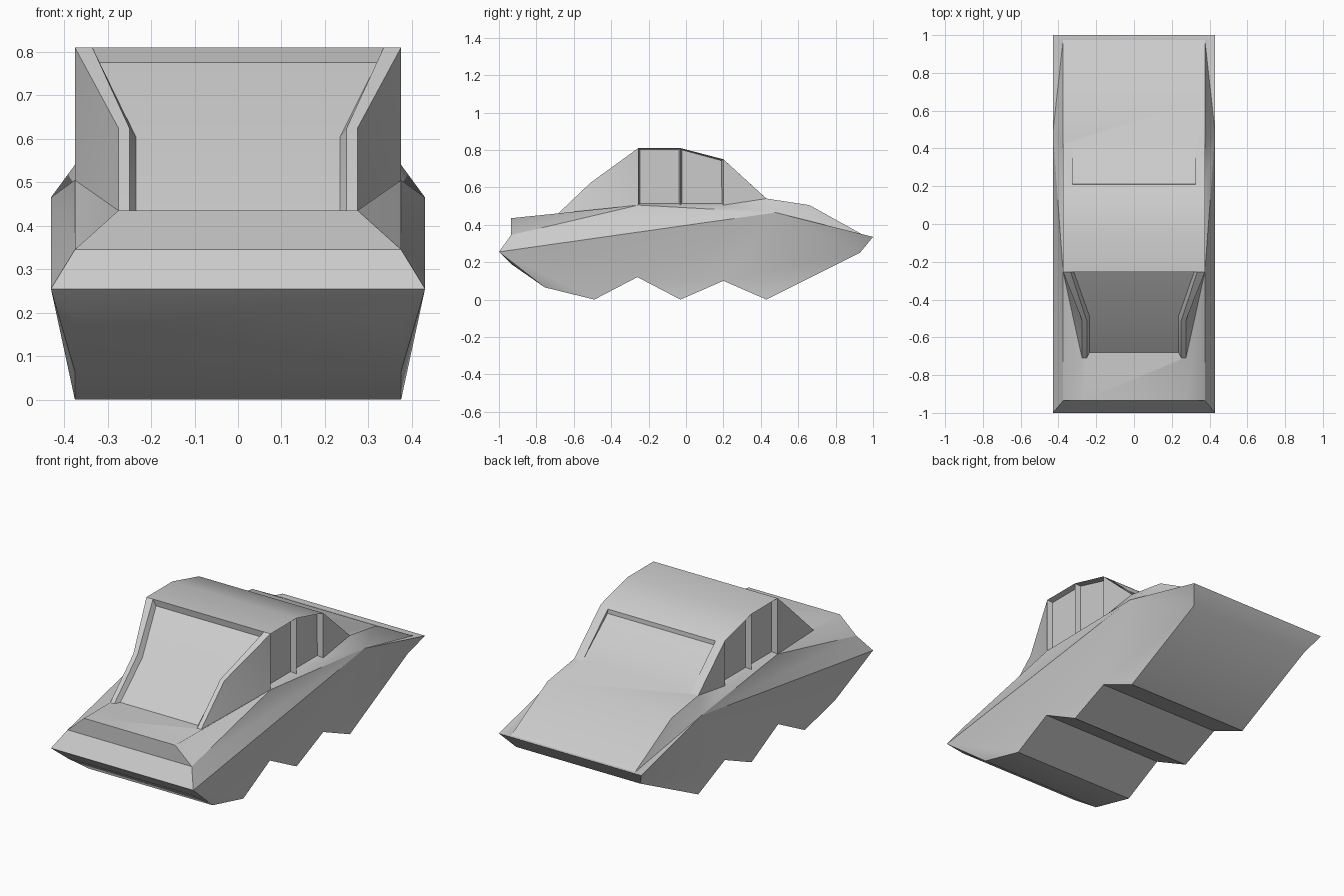
import bpy, bmesh, math

old = bpy.data.objects.get("Cube")
if old:
    bpy.data.objects.remove(old, do_unlink=True)

paint = bpy.data.materials.new("light_grey")
paint.use_nodes = True
GREY = (0.6, 0.6, 0.6, 1)
paint.diffuse_color = GREY
paint.node_tree.nodes["Principled BSDF"].inputs["Base Color"].default_value = GREY

SIDE, WIDE, HOOD = 0.375, 0.43, 0.275

# Named corners of the left half of the body
P = {
    # nose, bonnet and windscreen frame
    "nose": (WIDE, -1, 0.255), "brow": (SIDE, -0.935, 0.345),
    "hood": (HOOD, -0.935, 0.435), "cowl": (HOOD, -0.71, 0.435),
    "pillar": (HOOD, -0.51, 0.625), "roof_a": (SIDE, -0.255, 0.81),
    "frame_low": (0.25, -0.71, 0.435), "frame_mid": (0.25, -0.51, 0.625),
    "frame_top": (0.335, -0.255, 0.81),
    "glass_low": (0.235, -0.68, 0.435), "glass_mid": (0.235, -0.49, 0.605),
    "glass_top": (0.32, -0.25, 0.775),
    # roof, window sill and rear deck
    "roof_b": (SIDE, -0.03, 0.81), "roof_c": (SIDE, 0.2, 0.75),
    "sill_a": (SIDE, -0.255, 0.505), "sill_b": (SIDE, -0.03, 0.505),
    "sill_c": (SIDE, 0.2, 0.505),
    "rear_top": (0.325, 0.21, 0.741), "rear_in": (0.325, 0.212, 0.718),
    "rear_low": (0.325, 0.43, 0.54), "deck_a": (SIDE, 0.43, 0.54),
    "deck_b": (SIDE, 0.66, 0.505), "deck_c": (SIDE, 0.975, 0.33),
    "tail": (WIDE, 1, 0.335), "flare": (WIDE, 0.48, 0.465),
    # zigzag underside
    "u0": (SIDE, -0.935, 0.19), "u1": (SIDE, -0.755, 0.065),
    "u2": (SIDE, -0.49, 0), "u3": (SIDE, -0.26, 0.12),
    "u4": (SIDE, -0.03, 0), "u5": (SIDE, 0.2, 0.1),
    "u6": (SIDE, 0.43, 0), "u7": (SIDE, 0.93, 0.25),
}

# Faces repeated on both sides
FRONT = ["hood brow sill_a cowl", "cowl sill_a pillar", "pillar sill_a roof_a"]
FRAME = ["cowl pillar frame_mid frame_low", "pillar roof_a frame_top frame_mid",
         "frame_low frame_mid glass_mid glass_low",
         "frame_mid frame_top glass_top glass_mid"]
REAR = ["sill_c roof_c deck_a", "roof_c rear_top rear_low deck_a",
        "rear_top rear_in rear_low"]
LOWER = ["nose u0 u1", "nose u1 u2", "nose u2 u3", "nose u3 flare", "u3 u4 u5",
         "u3 u5 flare", "u5 u6 u7", "u5 u7 flare", "u7 tail flare"]
WINDOWS = ["sill_a sill_b roof_b roof_a", "sill_b sill_c roof_c roof_b"]
BELT = "nose brow sill_a sill_b sill_c deck_a deck_b deck_c tail".split()

# Chains of corners bridged straight across the body
BRIDGES = ["tail u7 u6 u5 u4 u3 u2 u1 u0 nose brow hood",
           "frame_low glass_low glass_mid glass_top frame_top",
           "roof_b roof_c rear_top rear_in rear_low", "deck_b deck_c tail"]
# Wide panels with more than two corners on each side
PANELS = ["hood cowl frame_low", "frame_top roof_a roof_b",
          "rear_low deck_a deck_b"]

bm = bmesh.new()
verts = {}
for name, (x, y, z) in P.items():
    for s in (1, -1):
        verts[name, s] = bm.verts.new((s * x, y, z))


def side_faces(lines):
    return [bm.faces.new([verts[n, s] for n in line.split()[::s]])
            for line in lines for s in (1, -1)]


def panel(names):
    bm.faces.new([verts[n, 1] for n in names] + [verts[n, -1] for n in names[::-1]])


# Body sides, with the upper flanks fanned out to the flare
side_faces(FRONT + FRAME + REAR + LOWER)
side_faces(f"{a} {b} flare" for a, b in zip(BELT, BELT[1:]))
windows = side_faces(WINDOWS)

# Bonnet, glass, roof, deck and underside
for line in BRIDGES:
    names = line.split()
    for pair in zip(names, names[1:]):
        panel(pair)
for line in PANELS:
    panel(line.split())

bmesh.ops.recalc_face_normals(bm, faces=bm.faces)
# Recessed side windows
bmesh.ops.inset_individual(bm, faces=windows, thickness=0.012, depth=-0.03)

mesh = bpy.data.meshes.new("car_body")
bm.to_mesh(mesh)
bm.free()
mesh.materials.append(paint)
body = bpy.data.objects.new("car_body", mesh)
bpy.context.collection.objects.link(body)

# Soft body panels with crisp folds
bpy.ops.object.select_all(action="DESELECT")
body.select_set(True)
bpy.context.view_layer.objects.active = body
bpy.ops.object.shade_smooth_by_angle(angle=math.radians(32))
